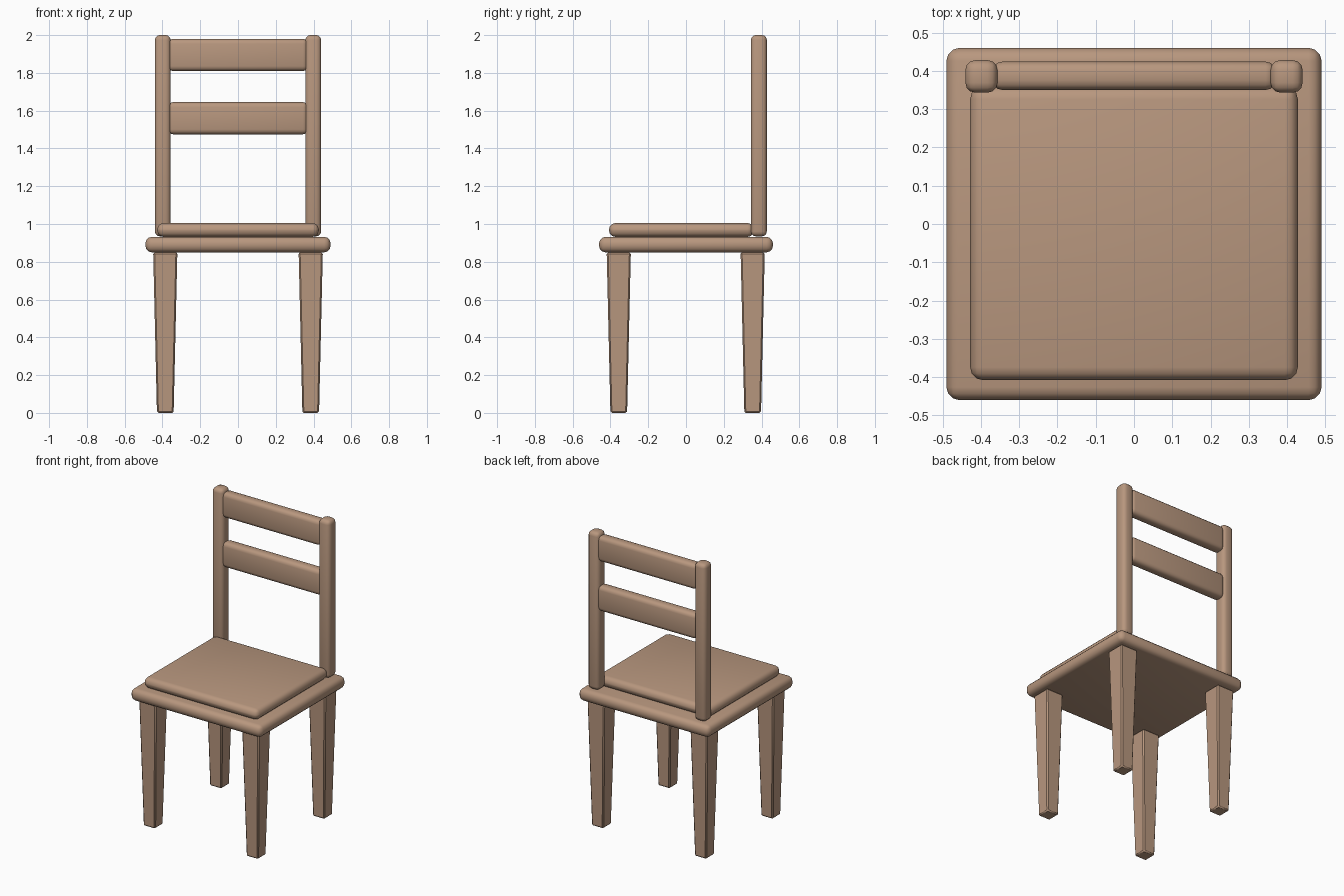
import bpy, bmesh, math

cube = bpy.data.objects.get("Cube")
if cube:
    bpy.data.objects.remove(cube, do_unlink=True)

# One plain wood colour
wood = bpy.data.materials.new("light_brown_wood")
wood.use_nodes = True
COLOUR = (0.48, 0.31, 0.21, 1)
wood.diffuse_color = COLOUR
wood.node_tree.nodes["Principled BSDF"].inputs["Base Color"].default_value = COLOUR


def block(name, low, high, bevel, segments=3, taper=1.0):
    """Rounded box between two corners; taper scales its bottom end."""
    size = [h - l for l, h in zip(low, high)]
    centre = [(l + h) / 2 for l, h in zip(low, high)]
    bm = bmesh.new()
    bmesh.ops.create_cube(bm, size=1)
    for v in bm.verts:
        scale = taper if v.co.z < 0 else 1
        v.co.x *= size[0] * scale
        v.co.y *= size[1] * scale
        v.co.z *= size[2]
    mesh = bpy.data.meshes.new(name)
    bm.to_mesh(mesh)
    bm.free()
    mesh.materials.append(wood)
    obj = bpy.data.objects.new(name, mesh)
    obj.location = centre
    bpy.context.collection.objects.link(obj)
    mod = obj.modifiers.new("rounded_edges", "BEVEL")
    mod.width, mod.segments = bevel, segments
    bpy.ops.object.select_all(action="DESELECT")
    obj.select_set(True)
    bpy.context.view_layer.objects.active = obj
    bpy.ops.object.modifier_apply(modifier=mod.name)
    bpy.ops.object.shade_smooth_by_angle(angle=math.radians(35))
    return obj


# Seat board and cushion
block("seat", (-0.49, -0.46, 0.85), (0.49, 0.46, 0.932), 0.034)
block("cushion", (-0.428, -0.408, 0.932), (0.428, 0.36, 1.005), 0.034)

# Tapered legs and back posts
for side, x in (("right", -0.385), ("left", 0.385)):
    for end, y in (("front", -0.356), ("back", 0.353)):
        block(f"{end}_{side}_leg", (x - 0.064, y - 0.064, 0),
              (x + 0.064, y + 0.064, 0.85), 0.008, 1, taper=0.69)
    px = math.copysign(0.3985, x)
    block(f"{side}_back_post", (px - 0.042, 0.343, 0.935),
          (px + 0.042, 0.428, 2.0), 0.026)

# Back rails between the posts
for name, z in (("lower_rail", 1.475), ("upper_rail", 1.81)):
    block(name, (-0.37, 0.35, z), (0.37, 0.424, z + 0.17), 0.026)
